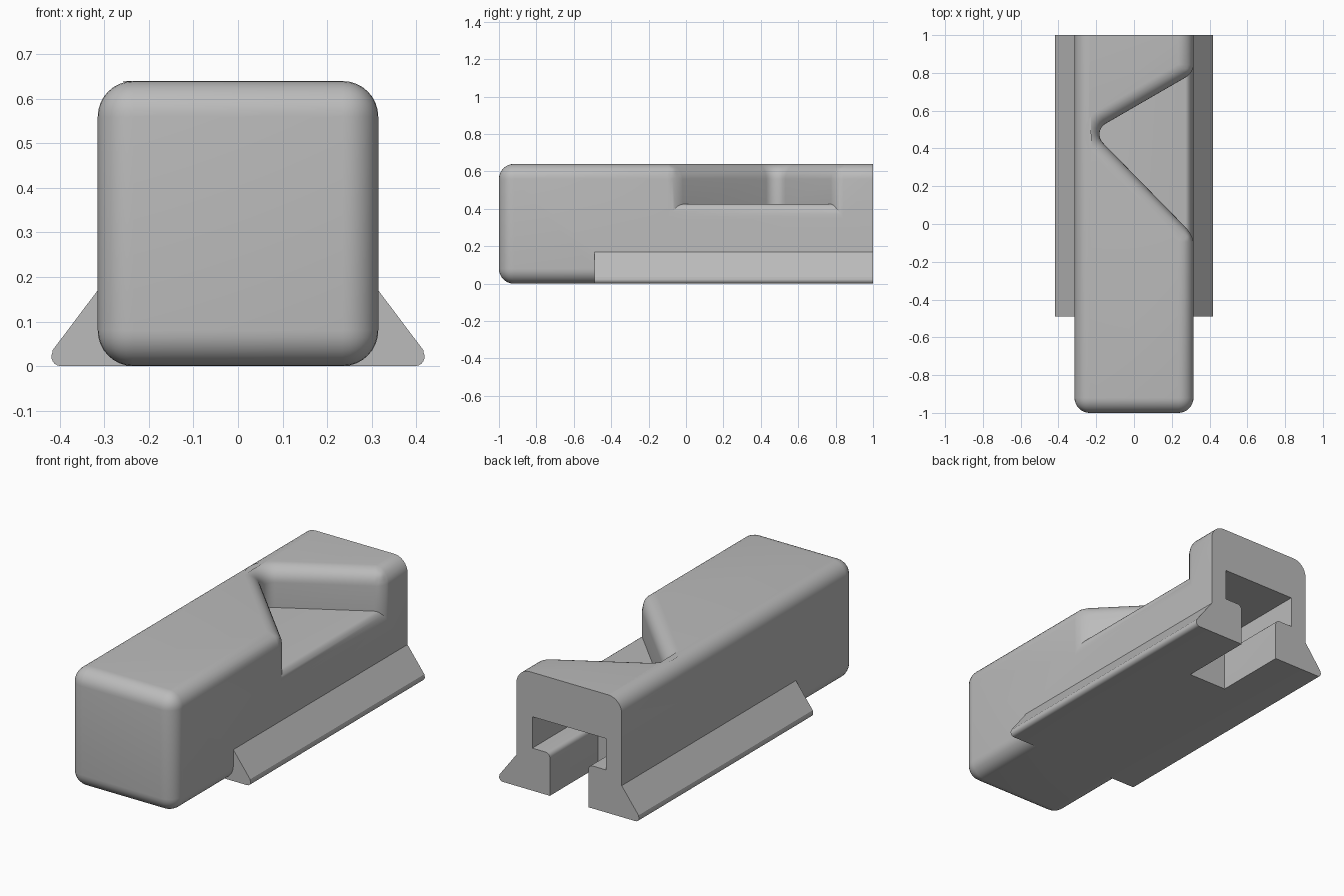
import bpy, bmesh, math
from mathutils import Vector

if "Cube" in bpy.data.objects:
    bpy.data.objects.remove(bpy.data.objects["Cube"], do_unlink=True)

W, H, FLOOR, R = 0.315, 0.64, 0.425, 0.08

grey = bpy.data.materials.new("plain_grey")
grey.use_nodes = True
COLOUR = (0.5, 0.5, 0.5, 1)
grey.diffuse_color = COLOUR
grey.node_tree.nodes["Principled BSDF"].inputs["Base Color"].default_value = COLOUR


def make_object(name, bm):
    bmesh.ops.recalc_face_normals(bm, faces=bm.faces[:])
    mesh = bpy.data.meshes.new(name)
    bm.to_mesh(mesh)
    bm.free()
    mesh.materials.append(grey)
    obj = bpy.data.objects.new(name, mesh)
    bpy.context.collection.objects.link(obj)
    return obj


def extrude_mirrored(name, half, y0, y1):
    """Extrude a half profile (x, z), mirrored across x = 0, along y."""
    pts = half + [(-x, z) for x, z in reversed(half)]
    bm = bmesh.new()
    face = bm.faces.new([bm.verts.new((x, y0, z)) for x, z in pts])
    out = bmesh.ops.extrude_face_region(bm, geom=[face])
    verts = [g for g in out["geom"] if isinstance(g, bmesh.types.BMVert)]
    bmesh.ops.translate(bm, verts=verts, vec=(0, y1 - y0, 0))
    return make_object(name, bm)


def arc(cx, cy, r, a0, a1, n):
    return [(cx + r * math.cos(a0 + (a1 - a0) * i / n),
             cy + r * math.sin(a0 + (a1 - a0) * i / n)) for i in range(n + 1)]


def notch_path():
    """Plan of the side notch: two straight walls with a rounded apex."""
    start, apex, end = Vector((W, -0.06)), Vector((-0.223, 0.489)), Vector((W, 0.8))
    u, v = (start - apex).normalized(), (end - apex).normalized()
    half = u.angle(v) / 2
    r = 0.065
    c = apex + (u + v).normalized() * r / math.sin(half)
    mid = math.atan2(apex.y - c.y, apex.x - c.x) % math.tau
    sweep = math.pi / 2 - half
    return [start[:]] + arc(c.x, c.y, r, mid + sweep, mid - sweep, 8) + [end[:]]


# Body: square bar with the notch let into its right side
bm = bmesh.new()
path = notch_path()


def ring(points, z):
    return [bm.verts.new((x, y, z)) for x, y in points]


fl, fr, br, bl = ring([(-W, -1), (W, -1), (W, 1), (-W, 1)], 0)
tfl, tfr, tbr, tbl = ring([(-W, -1), (W, -1), (W, 1), (-W, 1)], H)
top, low = ring(path, H), ring(path, FLOOR)
for loop in ([fl, fr, br, bl], [fl, fr, tfr, tfl], [br, bl, tbl, tbr], [bl, fl, tfl, tbl],
             [tfl, tfr] + top + [tbr, tbl], low,
             [fr, br, tbr, top[-1], low[-1], low[0], top[0], tfr]):
    bm.faces.new(loop)
for i in range(len(path) - 1):
    bm.faces.new([low[i], low[i + 1], top[i + 1], top[i]])
bmesh.ops.recalc_face_normals(bm, faces=bm.faces[:])

# Round every outer edge except those of the flat back end
weight = bm.edges.layers.float.new("bevel_weight_edge")
for e in bm.edges:
    a, b = (v.co for v in e.verts)
    on_back = a.y > 0.99 and b.y > 0.99
    if e.is_convex and e.calc_face_angle() > 0.6 and not on_back:
        notch_corner = abs(a.z - b.z) > 0.1 and abs(a.y) < 0.9
        e[weight] = 0.5 if notch_corner else 1
body = make_object("body", bm)

# Foot rails and the T-shaped slot at the back
rail_half = [(W - 0.005, 0.177), (W, 0.17), (0.416, 0.036)] \
    + arc(0.398, 0.021, 0.021, 0.5, -math.pi / 2, 6)
rails = extrude_mirrored("foot_rails", rail_half, -0.49, 1)
slot_half = [(0.22, 0.4), (0.22, 0.23)] \
    + arc(0.14, 0.205, 0.025, math.pi / 2, math.pi, 5) + [(0.115, -0.1)]
slot = extrude_mirrored("slot_cutter", slot_half, 0.59, 1.1)

bevel = body.modifiers.new("rounding", "BEVEL")
bevel.limit_method = "WEIGHT"
bevel.width, bevel.segments = R, 8
bevel.use_clamp_overlap = False
for helper, op in ((rails, "UNION"), (slot, "DIFFERENCE")):
    m = body.modifiers.new(helper.name, "BOOLEAN")
    m.object, m.operation, m.solver = helper, op, "EXACT"
    helper.hide_render = True

bpy.ops.object.select_all(action="DESELECT")
body.select_set(True)
bpy.context.view_layer.objects.active = body
for m in list(body.modifiers):
    bpy.ops.object.modifier_apply(modifier=m.name)
for helper in (rails, slot):
    bpy.data.objects.remove(helper, do_unlink=True)
bpy.ops.object.shade_smooth_by_angle(angle=math.radians(25))
